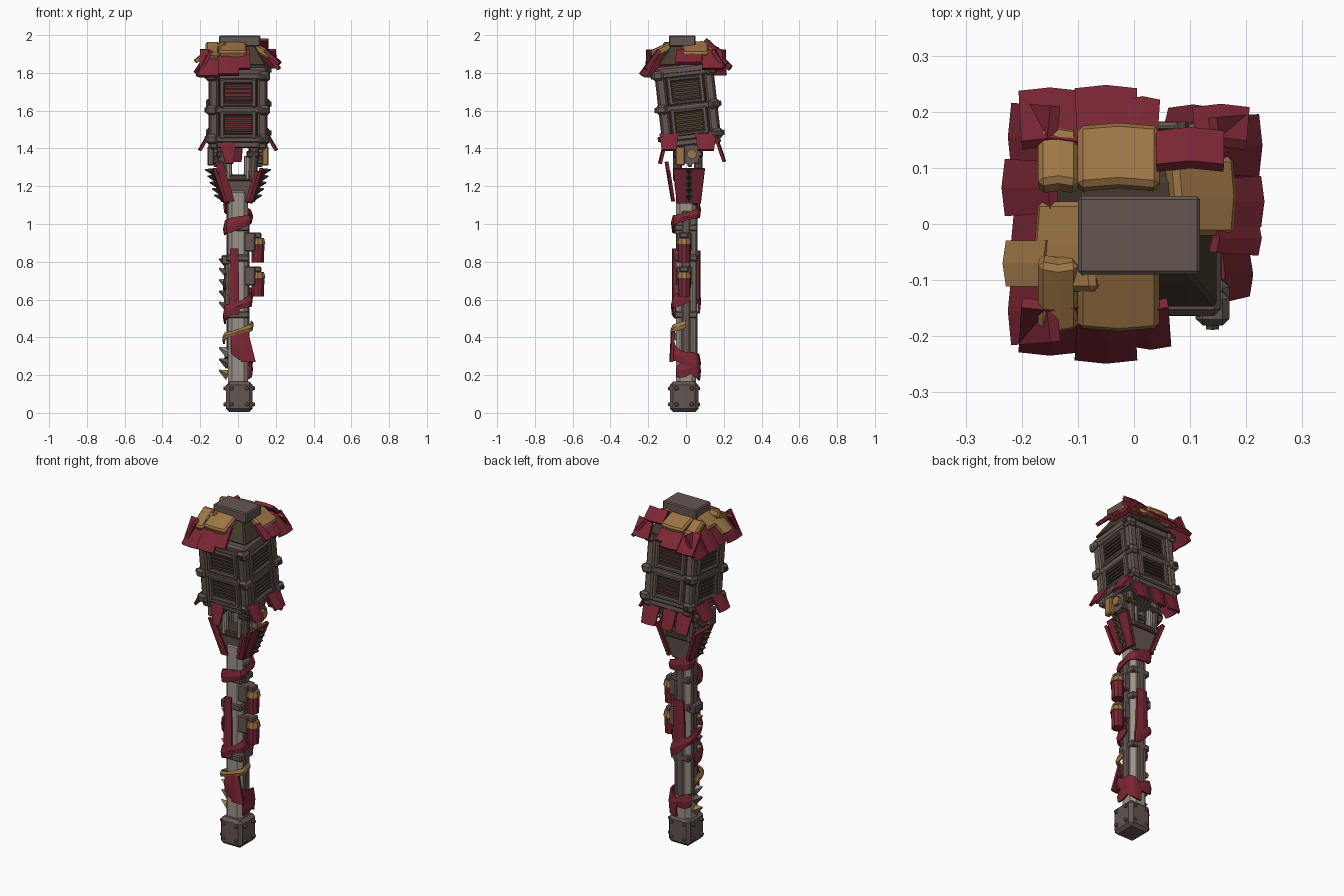
import bpy, bmesh, math, random
from mathutils import Matrix, Vector

random.seed(4)
if "Cube" in bpy.data.objects:
    bpy.data.objects.remove(bpy.data.objects["Cube"])


def material(name, rgb):
    m = bpy.data.materials.new(name)
    m.use_nodes = True
    m.diffuse_color = (*rgb, 1)
    m.node_tree.nodes["Principled BSDF"].inputs["Base Color"].default_value = (*rgb, 1)
    return m


IRON = material("dull_iron", (0.13, 0.092, 0.085))
DARK = material("dark_bronze", (0.06, 0.042, 0.028))
RED = material("crimson", (0.2, 0.02, 0.035))
TAN = material("ochre", (0.34, 0.18, 0.06))
STEEL = material("pale_steel", (0.33, 0.29, 0.25))


def finish(name, bm, mat, matrix=Matrix(), bevel=0.0, thick=0.0):
    bmesh.ops.recalc_face_normals(bm, faces=bm.faces)
    me = bpy.data.meshes.new(name)
    bm.to_mesh(me)
    bm.free()
    me.materials.append(mat)
    ob = bpy.data.objects.new(name, me)
    ob.matrix_world = matrix
    bpy.context.collection.objects.link(ob)
    if thick:
        s = ob.modifiers.new("thickness", "SOLIDIFY")
        s.thickness, s.offset = thick, 0
    if bevel:
        b = ob.modifiers.new("bevel", "BEVEL")
        b.width, b.segments = bevel, 1
    return ob


def turn(side):
    # sides: 0 front, 1 left, 2 back, 3 right
    return Matrix.Rotation(side * math.pi / 2, 4, "Z")


def box(name, at, size, mat, matrix=Matrix(), bevel=0.006):
    bm = bmesh.new()
    bmesh.ops.create_cube(bm, size=1)
    bmesh.ops.scale(bm, vec=size, verts=bm.verts)
    return finish(name, bm, mat, matrix @ Matrix.Translation(at), bevel)


def rod(name, a, b, r1, mat, r2=None, sides=10, matrix=Matrix()):
    a, b = Vector(a), Vector(b)
    bm = bmesh.new()
    bmesh.ops.create_cone(bm, cap_ends=True, segments=sides, radius1=r1,
                          radius2=r1 if r2 is None else r2, depth=(b - a).length)
    rot = (b - a).to_track_quat("Z", "Y").to_matrix().to_4x4()
    return finish(name, bm, mat, matrix @ Matrix.Translation((a + b) / 2) @ rot)


def panel(name, side, t0, t1, top, low, mat, thick=0.015, flare=0.0, skew=0.0, bevel=0.0):
    # sloped plate: top and low are (distance outward, height)
    bm = bmesh.new()
    tm = (t0 + t1) / 2
    rows = [(t0, t1, *top), (t0 - flare + skew, t1 + flare + skew, *low)]
    grid = [[bm.verts.new((t, -r - bulge, z)) for t, bulge in
             ((a, 0), (tm + (a + b - t0 - t1) / 2, 0.006), (b, 0))] for a, b, r, z in rows]
    for i in range(2):
        bm.faces.new((grid[0][i], grid[0][i + 1], grid[1][i + 1], grid[1][i]))
    return finish(name, bm, mat, turn(side), bevel, thick)


def wrap(name, z0, z1, a0, a1, width, mat, reach=0.066):
    # cloth band winding round the squarish grip, angles in quarter turns
    bm = bmesh.new()
    prev, n = None, 28
    for i in range(n + 1):
        f = i / n
        a = (a0 + (a1 - a0) * f) * math.pi / 2
        c, s = math.sin(a), -math.cos(a)
        r = reach / (abs(c) ** 5 + abs(s) ** 5) ** 0.2
        z, w = z0 + (z1 - z0) * f, width * (0.75 + 0.25 * math.sin(f * 9)) / 2
        cur = [bm.verts.new((c * (r + d), s * (r + d), z + h))
               for h, d in ((w, 0), (0, 0.008), (-w, 0.003))]
        if prev:
            for j in range(2):
                bm.faces.new((prev[j], cur[j], cur[j + 1], prev[j + 1]))
        prev = cur
    finish(name, bm, mat, thick=0.01)


def frustum(name, half_low, half_top, z0, z1, mat, y=0.0):
    bm = bmesh.new()
    bmesh.ops.create_cube(bm, size=2)
    for v in bm.verts:
        h = half_top if v.co.z > 0 else half_low
        v.co = (v.co.x * h[0], v.co.y * h[1] + y, z1 if v.co.z > 0 else z0)
    return finish(name, bm, mat, bevel=0.006)


# Pommel block with rivets
box("pommel", (0.007, -0.01, 0.085), (0.142, 0.152, 0.16), IRON, bevel=0.018)
for side in range(4):
    for t in (-0.04, 0.04):
        for z in (0.045, 0.13):
            rod("pommel_rivet", (t, -0.068, z), (t, -0.084, z), 0.013, IRON, 0.008, 8,
                Matrix.Translation((0.007, -0.01, 0)) @ turn(side))

# Grip with dark side rails
box("grip", (0, 0, 0.66), (0.108, 0.108, 1.06), STEEL, bevel=0.022)
for side in (1, 2, 3):
    box("grip_rail", (0, -0.053, 0.68), (0.045, 0.018, 0.78), IRON, turn(side))
for z in (0.52, 0.82, 0.98):
    box("grip_collar", (0, 0, z), (0.12, 0.122, 0.035), IRON)

# Cloth wraps
wrap("low_wrap", 0.22, 0.37, 1.9, -0.3, 0.13, RED)
wrap("hem_wrap", 0.22, 0.28, 0.6, 2.6, 0.08, RED)
wrap("ochre_wrap", 0.38, 0.47, -1.2, 1.0, 0.04, TAN, 0.07)
wrap("middle_wrap", 0.5, 0.63, -1.2, 1.2, 0.08, RED)
wrap("back_wrap", 0.56, 0.7, 1.6, 3.4, 0.09, RED)
wrap("upper_wrap", 0.97, 1.1, -1, 2.8, 0.075, RED)
panel("front_rag", 0, -0.04, 0.0, (0.06, 0.87), (0.062, 0.52), RED, flare=0.006)
panel("back_rag", 2, -0.03, 0.03, (0.062, 0.86), (0.062, 0.6), RED, flare=0.01)
panel("hanging_rag", 0, 0.0, 0.05, (0.066, 0.44), (0.075, 0.27), RED, flare=0.012, skew=0.03)

# Spines along one edge of the grip
for i, z in enumerate((0.2, 0.26, 0.32, 0.56, 0.62, 0.68, 0.74, 0.79)):
    rod("grip_spine", (-0.05, -0.01, z), (-0.1, -0.01, z + 0.025), 0.03,
        (TAN, IRON, STEEL)[i % 3], 0.004, 4)
box("spine_mount", (-0.058, -0.01, 0.68), (0.03, 0.05, 0.3), IRON)
box("spine_cap", (-0.062, 0, 0.81), (0.05, 0.08, 0.05), IRON)

# Canisters on brackets
for z in (0.865, 0.685):
    box("canister_bracket", (0.062, -0.01, z + 0.04), (0.06, 0.08, 0.1), IRON)
    box("canister_arm", (0.09, -0.01, z + 0.075), (0.07, 0.05, 0.03), IRON)
    rod("canister", (0.105, -0.01, z - 0.068), (0.105, -0.01, z + 0.04), 0.034, RED, 0.037)
    rod("canister_lid", (0.105, -0.01, z + 0.03), (0.105, -0.01, z + 0.062), 0.042, TAN, 0.034)

# Flared yoke with toothed side plates
frustum("yoke", (0.05, 0.052), (0.1, 0.068), 1.1, 1.26, IRON, 0.012)
box("yoke_band", (0, 0.012, 1.245), (0.225, 0.15, 0.035), DARK)
for side, sx in ((1, 1), (3, -1)):
    mid = 0.015 * sx
    panel("yoke_plate", side, mid - 0.085, mid + 0.085, (0.125, 1.295), (0.06, 1.11), RED,
          0.022, flare=-0.022, bevel=0.003)
    panel("tooth_rail", side, mid - 0.016, mid + 0.016, (0.135, 1.29), (0.074, 1.12), DARK, 0.02)
    for i in range(5):
        z, x = 1.14 + i * 0.034, 0.078 + i * 0.012
        rod("yoke_tooth", (sx * x, 0.015, z), (sx * (x + 0.048), 0.015, z + 0.012), 0.021,
            DARK, 0.003, 4)
    # Struts up to the head
    for y in (-0.045, 0.065):
        rod("strut", (sx * 0.075, y, 1.23), (sx * 0.09, y, 1.45), 0.024, IRON)
        rod("strut_sleeve", (sx * 0.05, y, 1.24), (sx * 0.052, y, 1.36), 0.02, STEEL)
        box("strut_clamp", (sx * 0.08, y, 1.37), (0.07, 0.05, 0.035), DARK)
    box("hanging_weight", (sx * 0.145, -0.03, 1.36), (0.035, 0.05, 0.1), (IRON, TAN)[sx > 0])
    # Gear wheel
    rod("gear", (sx * 0.1, 0.02, 1.37), (sx * 0.135, 0.02, 1.37), 0.055, IRON, sides=16)
    rod("gear_hub", (sx * 0.13, 0.03, 1.37), (sx * 0.155, 0.03, 1.37), 0.026, TAN)
    for i in range(8):
        a = i * math.pi / 4
        box("gear_tooth", (sx * 0.115, 0.02 + 0.055 * math.cos(a), 1.37 + 0.055 * math.sin(a)),
            (0.03, 0.024, 0.024), IRON, bevel=0.004)
panel("front_flap", 0, -0.1, -0.01, (0.105, 1.44), (0.135, 1.32), RED, flare=-0.025, skew=0.01)
panel("front_ribbon", 0, -0.12, -0.08, (0.1, 1.33), (0.065, 1.12), RED, skew=0.06)
panel("front_ribbon", 0, 0.09, 0.125, (0.09, 1.28), (0.065, 1.12), RED, skew=-0.05)

# Caged head, leaning slightly forward
HEAD = Matrix.Translation((0, 0.01, 1.62)) @ Matrix.Rotation(math.radians(6.5), 4, "X")
box("head_core", (0, 0, 0.01), (0.26, 0.26, 0.4), DARK, HEAD, 0.01)
box("head_floor", (0, 0, -0.185), (0.29, 0.29, 0.035), IRON, HEAD)
box("head_roof", (0, 0, 0.2), (0.31, 0.3, 0.05), IRON, HEAD, 0.012)
for side in range(4):
    m = HEAD @ turn(side)
    box("corner_post", (0.128, -0.128, 0), (0.05, 0.05, 0.42), IRON, m, 0.01)
    for z in (0.18, 0.0, -0.155):
        box("cross_band", (0, -0.138, z), (0.3, 0.03, 0.035), IRON, m)
        box("corner_clamp", (0.14, -0.14, z), (0.06, 0.06, 0.05), IRON, m, 0.012)
        rod("clamp_bolt", (0.14, -0.16, z), (0.14, -0.178, z), 0.013, DARK, sides=6, matrix=m)
    for z in (0.09, -0.078):
        box("vent_back", (0, -0.131, z), (0.16, 0.006, 0.12), (RED, DARK)[side % 2], m, 0)
        for x in (-0.085, 0.085):
            box("vent_jamb", (x, -0.142, z), (0.026, 0.03, 0.15), IRON, m)
        for h in (-0.062, 0.062):
            box("vent_rail", (0, -0.142, z + h), (0.18, 0.03, 0.02), IRON, m)
        for i in range(5):
            box("vent_slat", (0, -0.139, z - 0.042 + i * 0.021), (0.15, 0.016, 0.011), DARK, m, 0)

# Cloth skirt under the head
for side, t0, t1 in ((1, -0.14, -0.04), (1, 0.05, 0.16), (3, -0.14, -0.02), (3, 0.02, 0.13),
                     (2, -0.16, -0.05), (2, -0.03, 0.06), (2, 0.06, 0.16)):
    low = (0.2, 1.33 if side == 2 else 1.39)
    panel("skirt_flap", side, t0, t1, (0.15, 1.475), low, RED, flare=-0.012)

# Crimson roof shingles, with one front corner left bare
for side, t0, t1, r, z in (
        (0, -0.2, -0.1, 0.22, 1.78), (0, -0.1, 0.0, 0.235, 1.79), (0, 0.0, 0.06, 0.21, 1.82),
        (1, -0.05, 0.0, 0.215, 1.85), (1, 0.0, 0.08, 0.22, 1.85), (1, 0.09, 0.19, 0.215, 1.82),
        (2, -0.2, -0.11, 0.2, 1.83), (2, -0.04, 0.01, 0.215, 1.85), (2, 0.0, 0.1, 0.235, 1.83),
        (2, 0.1, 0.2, 0.23, 1.82), (3, -0.21, -0.1, 0.21, 1.79), (3, -0.11, -0.02, 0.222, 1.8),
        (3, -0.02, 0.1, 0.205, 1.8), (3, 0.1, 0.21, 0.21, 1.78)):
    panel("crimson_shingle", side, t0, t1, (0.14, 1.92), (r, z), RED, 0.02, flare=0.005)

# Ochre roof plates
frustum("roof_core", (0.15, 0.15), (0.09, 0.08), 1.84, 1.945, DARK)
for side, t0, t1, r, z in ((0, -0.1, 0.045, 0.18, 1.895), (0, -0.17, -0.1, 0.18, 1.88),
                           (2, -0.045, 0.1, 0.17, 1.91), (2, 0.1, 0.17, 0.16, 1.89),
                           (3, -0.04, 0.12, 0.165, 1.89), (1, -0.02, 0.12, 0.17, 1.89)):
    panel("ochre_plate", side, t0, t1, (0.06, 1.95), (r, z), TAN, 0.045, bevel=0.01)
panel("ochre_flap", 3, 0.03, 0.11, (0.15, 1.92), (0.222, 1.86), TAN, 0.02)
panel("crest_plate", 2, -0.16, -0.04, (0.1, 1.975), (0.16, 1.92), RED, 0.02)

# Iron cap slab
box("cap", (0.009, -0.02, 1.969), (0.218, 0.14, 0.06), IRON, bevel=0.006)
